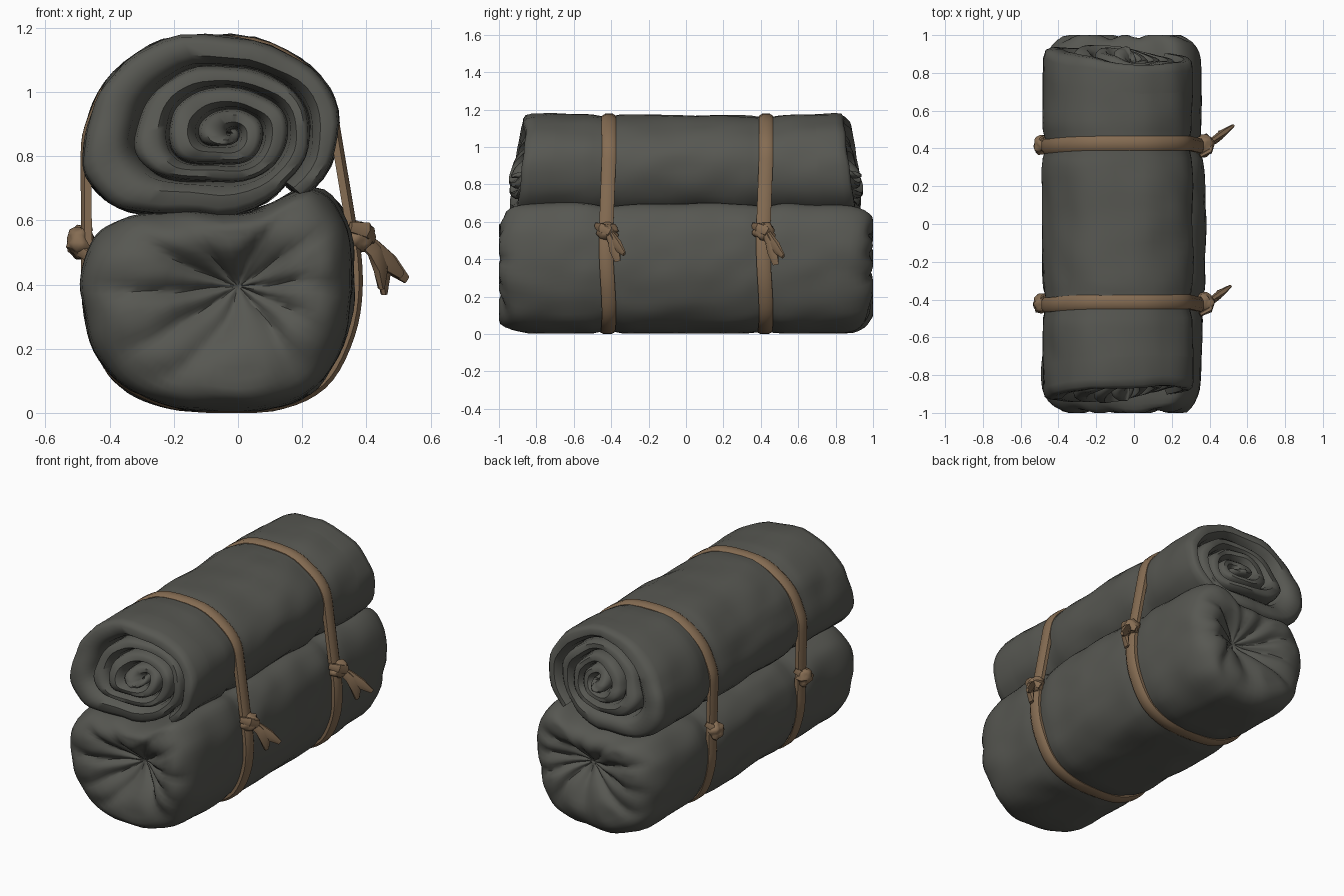
import bpy
import bmesh
from math import sin, cos, pi, exp, radians, copysign, atan2
from mathutils import Vector, noise
from mathutils.geometry import convex_hull_2d

if "Cube" in bpy.data.objects:
    bpy.data.objects.remove(bpy.data.objects["Cube"])

STRAP_Y = 0.42


def material(name, rgb):
    m = bpy.data.materials.new(name)
    m.use_nodes = True
    m.diffuse_color = (*rgb, 1)
    m.node_tree.nodes["Principled BSDF"].inputs["Base Color"].default_value = (*rgb, 1)
    return m


CLOTH = material("dark grey cloth", (0.095, 0.096, 0.084))
LEATHER = material("brown leather", (0.235, 0.15, 0.085))


def finish(name, bm, mat, angle):
    bmesh.ops.recalc_face_normals(bm, faces=bm.faces)
    mesh = bpy.data.meshes.new(name)
    bm.to_mesh(mesh)
    bm.free()
    mesh.materials.append(mat)
    ob = bpy.data.objects.new(name, mesh)
    bpy.context.collection.objects.link(ob)
    bpy.ops.object.select_all(action='DESELECT')
    ob.select_set(True)
    bpy.context.view_layer.objects.active = ob
    bpy.ops.object.shade_smooth_by_angle(angle=radians(angle))


def loft(name, rings, mat, loop=False, angle=50):
    """Skin a list of closed rings; cap the ends unless the rings loop."""
    bm = bmesh.new()
    vs = [[bm.verts.new(p) for p in ring] for ring in rings]
    pairs = list(zip(vs, vs[1:])) + ([(vs[-1], vs[0])] if loop else [])
    for a, b in pairs:
        n = len(a)
        for i in range(n):
            j = (i + 1) % n
            bm.faces.new((a[i], a[j], b[j], b[i]))
    if not loop:
        bm.faces.new(vs[0])
        bm.faces.new(vs[-1])
    finish(name, bm, mat, angle)


def smooth_outline(pts, steps):
    """Closed Catmull-Rom curve through 2D points."""
    out = []
    for i in range(len(pts)):
        a, b, c, d = (Vector(pts[(i + k) % len(pts)]) for k in (-1, 0, 1, 2))
        for k in range(steps):
            t = k / steps
            out.append(0.5 * (2 * b + (c - a) * t + (2 * a - 5 * b + 4 * c - d) * t * t
                              + (3 * b - a - 3 * c + d) * t ** 3))
    return out


def crumple(p, centre):
    """Soft cloth wrinkles, pulled tight where the straps run."""
    p = Vector(p)
    tight = exp(-((abs(p.y) - STRAP_Y) / 0.06) ** 2)
    loose = 1 - 0.85 * tight
    q = Vector((p.x * 3, p.y * 2, p.z * 3))
    d = noise.noise_vector(q) * 0.012 + noise.noise_vector(q * 2.7) * 0.011
    c = Vector((centre[0], p.y, centre[1]))
    p = c + (p - c) * (1 - 0.045 * tight) + d * loose
    p.y = max(-1, min(1, p.y))
    p.z = max(0.004, p.z)
    return p


# Lower bundle: a stuffed sack with domed, puckered ends
BUNDLE_MID = (0.0, 0.39)
bundle_outline = smooth_outline([
    (-.15, .008), (.1, .008), (.27, .08), (.36, .24), (.385, .42), (.355, .59),
    (.25, .695), (.05, .63), (-.2, .62), (-.36, .6), (-.455, .52), (-.485, .4),
    (-.46, .25), (-.4, .12), (-.29, .045)], 5)
end = [(.82, .995), (.87, .98), (.905, .955), (.935, .915), (.955, .865), (.968, .8),
       (.975, .72), (.975, .63), (.965, .54), (.95, .45), (.93, .36), (.91, .27),
       (.89, .18), (.875, .1), (.87, .03)]
stations = [(-y, s) for y, s in reversed(end)]
stations += [(-0.78 + 0.04 * i, 1) for i in range(40)] + end
rings = []
for y, s in stations:
    ring = []
    for p in bundle_outline:
        dx, dz = p.x - BUNDLE_MID[0], p.y - BUNDLE_MID[1]
        a = atan2(dz, dx)
        fold = sin(5 * a + 1.2 * sin(2 * a) + copysign(1.2, y) + 1.5 * s)
        pucker = 4 * s * (1 - s)
        # the +x side is fullest at mid length, the ends lean out at the top
        slim = 1 - 0.09 * abs(y) if dx > 0 else 1
        lean = 0.05 * dz * s if abs(y) > 0.8 else 0
        out = y + copysign(0.03 * pucker * fold + lean, y)
        ring.append(crumple((BUNDLE_MID[0] + dx * s * slim, out, BUNDLE_MID[1] + dz * s),
                            BUNDLE_MID))
    rings.append(ring)
loft("lower_bundle", rings, CLOTH)

# Upper bedroll: a thick sheet wound in a spiral, starting at the loose flap
ROLL_MID = (-0.09, 0.885)
roll_outline = smooth_outline([
    (.2, .67), (.285, .77), (.31, .9), (.28, 1.01), (.19, 1.1), (.05, 1.165),
    (-.18, 1.17), (-.31, 1.12), (-.41, 1.03), (-.46, .93), (-.485, .84),
    (-.475, .74), (-.41, .66), (-.3, .62), (-.13, .61), (.06, .615)], 3)
TURN = len(roll_outline)


def spiral_scale(t):
    if t < 0.9:
        return 1 - 0.01 * t
    if t < 1:
        return 0.991 - (t - 0.9) * 2.2
    return max(0.0, 0.771 - 0.22 * (t - 1))


def roll_point(k, s):
    p = roll_outline[k % TURN]
    return (ROLL_MID[0] + 0.07 * (1 - s) + (p.x - ROLL_MID[0]) * s,
            ROLL_MID[1] - 0.015 * (1 - s) + (p.y - ROLL_MID[1]) * s)


# Hem section of the sheet: (depth through the sheet, distance from the end)
hem = [(0, .16), (0, .05), (.07, .015), (.25, 0), (.6, 0), (.85, .035), (1, .16)]
rings = []
for k in range(int(TURN * 4.4)):
    t = k / TURN
    s = spiral_scale(t)
    thick = s - spiral_scale(t + 1) + 0.01
    a = atan2(roll_outline[k % TURN].y - ROLL_MID[1], roll_outline[k % TURN].x - ROLL_MID[0])
    half = 0.895 - 0.035 * sin(a) - 0.025 * cos(a)
    section = [(0, -0.7 + 0.05 * i) for i in range(29)]
    for side in (1, -1):
        edge = half + 0.025 * noise.noise(Vector((t * 5, side * 7.3, 0.4)))
        part = [(f, side * (edge - d)) for f, d in hem]
        section += part if side > 0 else part[::-1]
    ring = []
    for f, y in section:
        x, z = roll_point(k, max(0.002, s - f * thick))
        ring.append(crumple((x, y, z), ROLL_MID))
    rings.append(ring)
loft("upper_bedroll", rings, CLOTH)

# Straps: flat bands drawn taut around both rolls, biting into the cloth
around = [tuple(p) for p in bundle_outline + roll_outline]
path = [Vector(around[i]) for i in convex_hull_2d(around)]
band = [(-.038, -.03), (-.038, -.008), (-.02, .004), (.02, .004), (.038, -.008), (.038, -.03)]


def strap(name, y0):
    rings = []
    n = len(path)
    mid = Vector((-0.06, 0.58))
    for i, p in enumerate(path):
        tangent = (path[(i + 1) % n] - path[i - 1]).normalized()
        out = Vector((tangent.y, -tangent.x))
        if out.dot(p - mid) < 0:
            out = -out
        sway = 0.008 * sin(p.y * 7 + p.x * 3)
        ring = []
        for w, h in band:
            q = p + out * h
            ring.append((q.x, y0 + w + sway, max(0, q.y)))
        rings.append(ring)
    loft(name, rings, LEATHER, loop=True, angle=40)


def knot(name, centre, size):
    bm = bmesh.new()
    bmesh.ops.create_icosphere(bm, subdivisions=3, radius=1)
    for v in bm.verts:
        lump = 1 + 0.3 * noise.noise(v.co * 1.8 + Vector(centre) * 5)
        groove = 1 - 0.16 * exp(-((v.co.z + 0.4 * v.co.y) / 0.2) ** 2)
        v.co = Vector(centre) + Vector([c * r * lump * groove for c, r in zip(v.co, size)])
    finish(name, bm, LEATHER, 50)


def tail(name, start, steps, widths, length=1):
    """Flattened, flaring leather end."""
    pts = [Vector(start) + Vector(s) * length for s in steps]
    rings = []
    for i, p in enumerate(pts):
        d = pts[min(i + 1, len(pts) - 1)] - pts[max(i - 1, 0)]
        turn = d.to_track_quat('Z', 'Y')
        rings.append([p + turn @ Vector((cos(a) * widths[i] * 0.6, sin(a) * widths[i], 0))
                      for a in (k * pi / 3 for k in range(6))])
    loft(name, rings, LEATHER, angle=40)


for label, y, length in (("front", -STRAP_Y, 0.9), ("back", STRAP_Y, 1)):
    strap(label + "_strap", y)
    knot(label + "_right_knot", (-0.49, y, 0.53), (.045, .05, .05))
    tail(label + "_right_knot_wrap", (-0.47, y, 0.53),
         [(.01, -.05, -.05), (-.025, -.02, -.02), (-.03, .02, .02), (.01, .05, .05)],
         [.015, .024, .024, .015])
    at = (0.37, y, 0.55)
    knot(label + "_left_knot", at, (.052, .058, .05))
    tail(label + "_left_knot_wrap", at,
         [(-.02, -.06, .03), (.03, -.035, .02), (.045, .01, 0), (.01, .05, -.03)],
         [.018, .027, .027, .018])
    # Two loose ends
    tail(label + "_short_tail", at,
         [(.01, 0, 0), (.06, .02, -.05), (.085, .045, -.11), (.085, .06, -.18)],
         [.025, .026, .034, .018], length)
    tail(label + "_long_tail", at,
         [(.01, 0, 0), (.055, .03, -.035), (.1, .06, -.085), (.155, .1, -.135)],
         [.025, .026, .034, .014], length)
